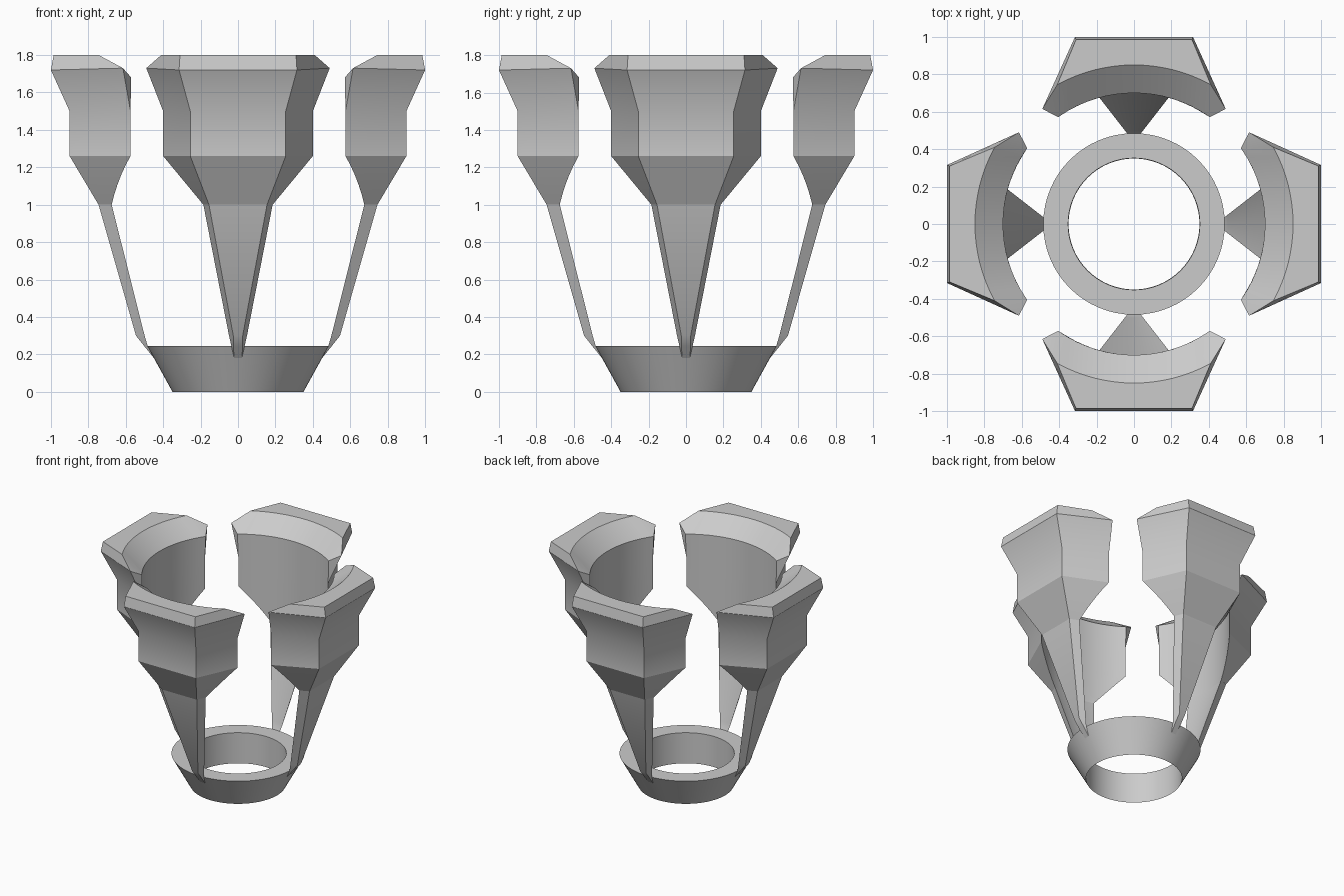
import bpy, bmesh, math

cube = bpy.data.objects.get("Cube")
if cube:
    bpy.data.objects.remove(cube, do_unlink=True)

grey = bpy.data.materials.new("plain grey")
grey.use_nodes = True
colour = (0.6, 0.6, 0.6, 1)
grey.diffuse_color = colour
grey.node_tree.nodes["Principled BSDF"].inputs["Base Color"].default_value = colour

ARC = 16      # steps across each curved inner face
BORE = 0.7    # radius of the jaw's inner wall


def finish(bm, name, turn=0.0):
    bmesh.ops.remove_doubles(bm, verts=bm.verts, dist=0.0005)
    bmesh.ops.recalc_face_normals(bm, faces=bm.faces)
    mesh = bpy.data.meshes.new(name)
    bm.to_mesh(mesh)
    bm.free()
    mesh.materials.append(grey)
    obj = bpy.data.objects.new(name, mesh)
    bpy.context.collection.objects.link(obj)
    obj.rotation_euler.z = turn
    bpy.ops.object.select_all(action='DESELECT')
    obj.select_set(True)
    bpy.context.view_layer.objects.active = obj
    bpy.ops.object.shade_smooth_by_angle(angle=math.radians(28))
    return obj


def section(half, depth, z, inner_half, inner_depth=None, inner_z=None,
            radius=BORE, wing=None):
    """One closed loop: outer corners, wing corners and the curved inner edge."""
    inner_z = z if inner_z is None else inner_z
    edge = math.sqrt(radius ** 2 - inner_half ** 2)
    shift = 0 if inner_depth is None else inner_depth - edge
    arc = []
    for i in range(ARC + 1):
        x = inner_half * (1 - 2 * i / ARC)
        arc.append((x, -math.sqrt(radius ** 2 - x * x) - shift, inner_z))
    wing = wing or arc[0]
    right = [(half, -depth, z), wing]
    left = [(-x, y, h) for x, y, h in reversed(right)]
    return right + arc + left


def loft(rows, cap):
    bm = bmesh.new()
    loops = [[bm.verts.new(p) for p in row] for row in rows]
    n = len(loops[0])
    for low, high in zip(loops, loops[1:]):
        for i in range(n):
            j = (i + 1) % n
            bm.faces.new((low[i], low[j], high[j], high[i]))
    bm.faces.new(loops[cap])
    return bm


# Jaw: flared underside, upright band, overhanging rim, bevelled top
jaw_rows = []
for i in range(6):
    t = i / 5
    jaw_rows.append(section(0.155 + 0.1 * t, 0.745 + 0.155 * t,
                            1 + 0.26 * t, 0.185 + 0.215 * t))
jaw_rows += [
    section(0.255, 0.90, 1.5, 0.40),
    section(0.315, 1.0, 1.72, 0.405, inner_z=1.68, wing=(0.49, -0.615, 1.73)),
    section(0.31, 0.985, 1.8, 0.41, radius=0.85),
]

# Leg: tapered strut that runs down onto the ring
leg_rows = [
    section(0.02, 0.449, 0.18, 0.025, 0.44),
    section(0.025, 0.5, 0.243, 0.035, 0.482),
    section(0.025, 0.545, 0.3, 0.048, 0.499),
    section(0.155, 0.745, 1.0, 0.185, 0.675),
]

for k, side in enumerate(("front", "left", "back", "right")):
    turn = k * math.pi / 2
    finish(loft(jaw_rows, -1), side + "_jaw", turn)
    finish(loft(leg_rows, 0), side + "_leg", turn)

# Base ring: conical outside, straight bore, flat top
bm = bmesh.new()
profile = [bm.verts.new(p) for p in ((0.35, 0, 0), (0.485, 0, 0.245), (0.352, 0, 0.245))]
edges = [bm.edges.new((profile[i], profile[(i + 1) % 3])) for i in range(3)]
bmesh.ops.spin(bm, geom=profile + edges, cent=(0, 0, 0), axis=(0, 0, 1),
               angle=math.tau, steps=64)
finish(bm, "base_ring")
